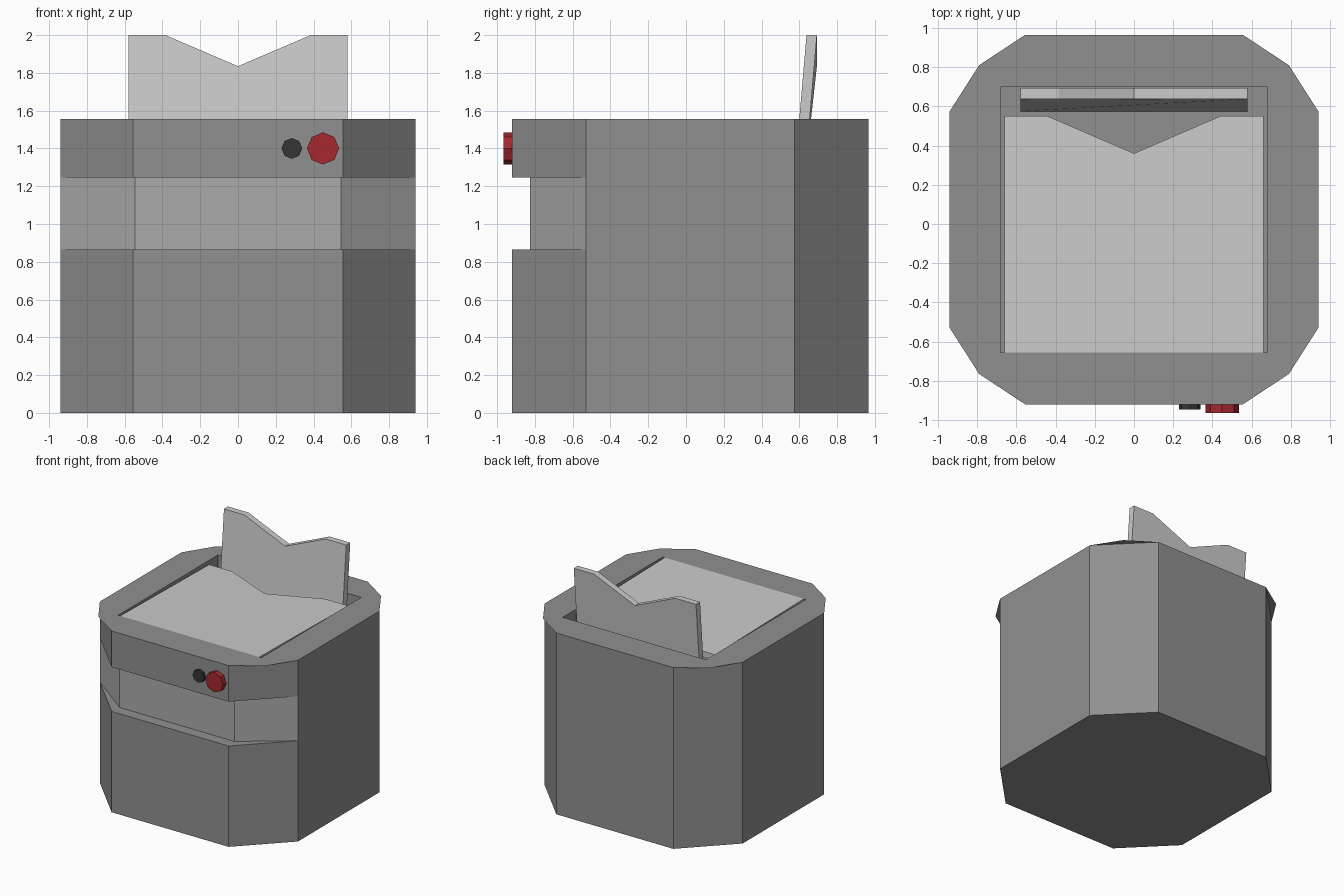
import bpy, bmesh, math

if "Cube" in bpy.data.objects:
    bpy.data.objects.remove(bpy.data.objects["Cube"])


def finish(bm, name, mats, up=False):
    bmesh.ops.remove_doubles(bm, verts=bm.verts, dist=0.0005)
    bmesh.ops.recalc_face_normals(bm, faces=bm.faces)
    bm.normal_update()
    if up and sum(f.normal.z * f.calc_area() for f in bm.faces) < 0:
        bmesh.ops.reverse_faces(bm, faces=bm.faces)
    mesh = bpy.data.meshes.new(name)
    bm.to_mesh(mesh)
    bm.free()
    ob = bpy.data.objects.new(name, mesh)
    bpy.context.collection.objects.link(ob)
    for m in mats:
        mesh.materials.append(m)
    return ob


def material(name, color):
    m = bpy.data.materials.new(name)
    m.diffuse_color = (*color, 1)
    m.use_nodes = True
    m.node_tree.nodes["Principled BSDF"].inputs["Base Color"].default_value = m.diffuse_color
    return m


def mirrored(half):
    """Right half of an outline, front to back, completed on the left."""
    return half + [(-x, y) for x, y in reversed(half)]


def ring(bm, pts, z):
    return [bm.verts.new((x, y, z)) for x, y in pts]


def bridge(bm, a, b):
    n = len(a)
    return [bm.faces.new((a[i], a[(i + 1) % n], b[(i + 1) % n], b[i])) for i in range(n)]


def slab(name, near, far, mat):
    """Closed solid between two matching outlines of 3D points."""
    bm = bmesh.new()
    a = [bm.verts.new(p) for p in near]
    b = [bm.verts.new(p) for p in far]
    bridge(bm, a, b)
    bm.faces.new(a)
    bm.faces.new(b)
    return finish(bm, name, [mat])


dark = material("dark_grey", (0.28, 0.28, 0.28))
mid = material("mid_grey", (0.41, 0.41, 0.41))
light = material("light_grey", (0.55, 0.55, 0.55))
red = material("red", (0.38, 0.022, 0.028))
black = material("black", (0.035, 0.035, 0.035))

TOP, FLOOR = 1.555, 1.27
outer = mirrored([(0.555, -0.92), (0.94, -0.53), (0.94, 0.575), (0.555, 0.965)])
inset = mirrored([(0.545, -0.825), (0.94, -0.53), (0.94, 0.575), (0.555, 0.965)])
rim = mirrored([(0.555, -0.92), (0.79, -0.765), (0.94, -0.53),
                (0.94, 0.575), (0.79, 0.81), (0.555, 0.965)])
well = mirrored([(0.68, -0.655), (0.68, 0.70)])

# body with the lighter groove across the front
bm = bmesh.new()
rings = [ring(bm, p, z) for p, z in ((outer, 0), (outer, 0.865), (inset, 0.865),
                                     (inset, 1.245), (outer, 1.245), (outer, TOP))]
for k, (a, b) in enumerate(zip(rings, rings[1:])):
    for face in bridge(bm, a, b):
        c = face.calc_center_median()
        if k == 2 and c.y < -0.6:
            face.material_index = 1
bm.faces.new(rings[0])
finish(bm, "body", [dark, mid])

# flat top rim and the well sunk into it
bm = bmesh.new()
o, w, f = ring(bm, rim, TOP), ring(bm, well, TOP), ring(bm, well, FLOOR)
edges = [bm.edges.new((l[i - 1], l[i])) for l in (o, w) for i in range(len(l))]
bmesh.ops.triangle_fill(bm, edges=edges, use_beauty=True, normal=(0, 0, 1))
bridge(bm, w, f)
bm.faces.new(f)
finish(bm, "top_rim", [dark], up=True)

# lid plate, notched at the back and dipping slightly
lid = [(0.66, -0.655, TOP), (0.66, 0.55, 1.535), (0.44, 0.55, 1.535), (0, 0.36, 1.535),
       (-0.44, 0.55, 1.535), (-0.66, 0.55, 1.535), (-0.66, -0.655, TOP)]
slab("lid", lid, [(x, y, z - 0.05) for x, y, z in lid], light)

# upright notched flap, leaning back
flap = [(0.58, 0.575, FLOOR), (0.58, 0.638, 2), (0.385, 0.638, 2), (0, 0.638, 1.835),
        (-0.385, 0.638, 2), (-0.58, 0.638, 2), (-0.58, 0.575, FLOOR)]
slab("flap", flap, [(x, y + 0.055, z) for x, y, z in flap], light)

# octagonal buttons
for name, x, r, y, mat in (("red_button", 0.45, 0.085, -0.965, red),
                           ("black_button", 0.285, 0.055, -0.945, black)):
    octo = [(x + r * math.cos(i * math.pi / 4), 1.4 + r * math.sin(i * math.pi / 4))
            for i in range(8)]
    slab(name, [(u, y, v) for u, v in octo], [(u, -0.915, v) for u, v in octo], mat)
